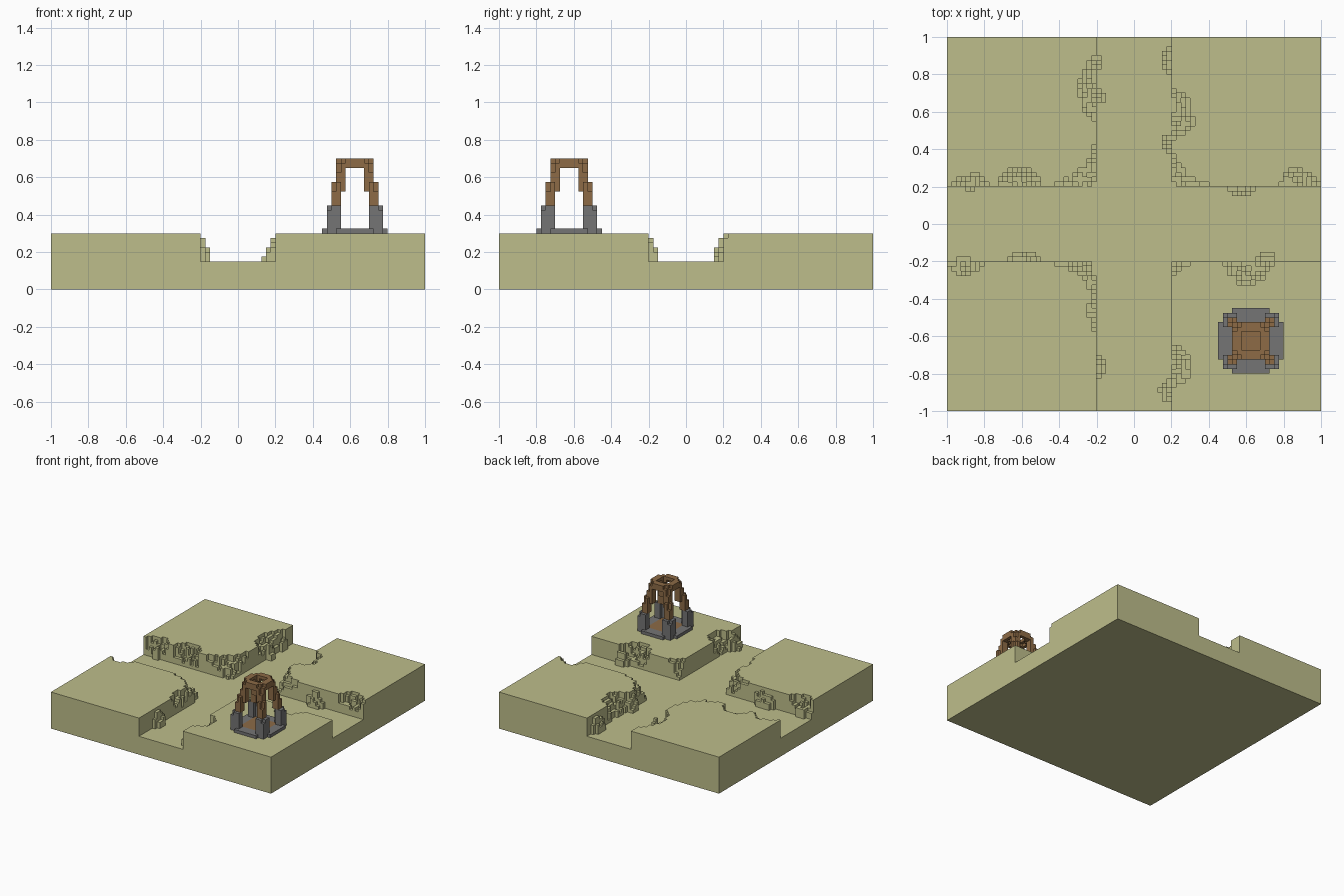
import bpy, bmesh, math, random
from mathutils import Vector

if "Cube" in bpy.data.objects:
    bpy.data.objects.remove(bpy.data.objects["Cube"], do_unlink=True)

random.seed(4)
V = 0.025  # edge length of one block


def material(name, rgb):
    m = bpy.data.materials.new(name)
    m.use_nodes = True
    m.diffuse_color = (*rgb, 1)
    bsdf = m.node_tree.nodes["Principled BSDF"]
    bsdf.inputs["Base Color"].default_value = (*rgb, 1)
    bsdf.inputs["Roughness"].default_value = 0.9
    return m


SAND = material("sand", (0.515, 0.515, 0.258))
STONE = material("grey_stone", (0.178, 0.178, 0.178))
WOOD = material("brown_wood", (0.266, 0.147, 0.061))

# The six faces of a block: neighbour step and corner offsets
FACES = []
for axis in range(3):
    a, b = (axis + 1) % 3, (axis + 2) % 3
    for side in (0, 1):
        step = [0, 0, 0]
        step[axis] = 2 * side - 1
        quad = []
        for p, q in ((0, 0), (1, 0), (1, 1), (0, 1)):
            c = [0, 0, 0]
            c[axis], c[a], c[b] = side, p, q
            quad.append(tuple(c))
        FACES.append((tuple(step), quad if side else quad[::-1]))


def block_object(name, cells, mat, origin=(0, 0, 0)):
    """Make a mesh of the exposed faces of a set of blocks, flat areas merged."""
    bm = bmesh.new()
    verts = {}

    def vert(key):
        if key not in verts:
            verts[key] = bm.verts.new(Vector(key) * V)
        return verts[key]

    for x, y, z in sorted(cells):
        for (dx, dy, dz), quad in FACES:
            if (x + dx, y + dy, z + dz) not in cells:
                bm.faces.new([vert((x + i, y + j, z + k)) for i, j, k in quad])
    bmesh.ops.dissolve_limit(bm, angle_limit=math.radians(1),
                             verts=bm.verts[:], edges=bm.edges[:])
    mesh = bpy.data.meshes.new(name)
    bm.to_mesh(mesh)
    bm.free()
    mesh.materials.append(mat)
    ob = bpy.data.objects.new(name, mesh)
    ob.location = origin
    bpy.context.collection.objects.link(ob)
    return ob


def box(x0, x1, y0, y1, z0, z1):
    return {(x, y, z) for x in range(x0, x1) for y in range(y0, y1) for z in range(z0, z1)}


def four_corners(cells):
    """Mirror blocks of one corner into all four corners."""
    return {(x if sx else -1 - x, y if sy else -1 - y, z)
            for x, y, z in cells for sx in (0, 1) for sy in (0, 1)}


# ---- Terrain: four plateaus around crossing channels ----
# Worn patches: x sign, y sign, wall direction, centre, half length, depth
# (positive depth cuts into the plateau, negative spills into the channel)
PATCHES = [
    (-1, 1, "y", 0.72, 0.18, 0.08), (-1, 1, "y", 0.68, 0.04, -0.05),
    (-1, 1, "y", 0.87, 0.04, -0.025), (-1, 1, "x", 0.87, 0.10, 0.06),
    (-1, 1, "x", 0.61, 0.12, 0.10), (-1, 1, "x", 0.88, 0.03, -0.025),
    (1, 1, "y", 0.59, 0.14, 0.12), (1, 1, "y", 0.43, 0.05, -0.05),
    (1, 1, "y", 0.88, 0.08, -0.05), (1, 1, "x", 0.57, 0.07, -0.05),
    (1, 1, "x", 0.88, 0.11, 0.10),
    (-1, -1, "x", 0.90, 0.10, 0.07), (-1, -1, "x", 0.91, 0.04, -0.025),
    (-1, -1, "x", 0.59, 0.09, -0.05), (-1, -1, "y", 0.76, 0.06, -0.05),
    (-1, -1, "y", 0.47, 0.10, 0.03),
    (1, -1, "x", 0.61, 0.13, 0.12), (1, -1, "x", 0.71, 0.05, -0.04),
    (1, -1, "y", 0.76, 0.12, 0.10), (1, -1, "y", 0.89, 0.07, -0.055),
]
# Reach of the rounded corner of each plateau
CORNER = {(-1, 1): 0.36, (1, 1): 0.30, (-1, -1): 0.34, (1, -1): 0.17}
FLOOR, TOP = 6, 12


def ground_height(i, j):
    x, y = (i + 0.5) * V, (j + 0.5) * V
    sx, sy = (1 if x > 0 else -1), (1 if y > 0 else -1)
    u, v = abs(x) - 0.2, abs(y) - 0.2
    raised = u > 0 and v > 0
    h = TOP if raised else FLOOR
    if raised:
        c = CORNER[sx, sy]
        worn = (math.sqrt(u) + math.sqrt(v)) / math.sqrt(c)
        if worn < 1:
            slope = max(0, (worn - 0.45) / 0.55)
            h = FLOOR + round(5 * slope + random.uniform(-1.2, 1.2))
    for px, py, wall, centre, half, depth in PATCHES:
        if (px, py) != (sx, sy):
            continue
        along, d, other = (u, v, u) if wall == "x" else (v, u, v)
        t = (along + 0.2 - centre) / half
        if abs(t) >= 1:
            continue
        reach = abs(depth) * (1 - t * t) + 0.012
        if depth > 0 and raised and d < reach:
            h = min(h, FLOOR + round(1 + 4 * d / reach + random.uniform(-1.5, 1.5)))
        elif depth < 0 and d < 0 and other > 0 and -d < reach:
            h = max(h, FLOOR + round(4.5 * (1 + d / reach) + random.uniform(0, 1.5)))
    return max(FLOOR, min(TOP, h))


ground = set()
for i in range(-40, 40):
    for j in range(-40, 40):
        ground |= {(i, j, k) for k in range(ground_height(i, j))}
block_object("terrain", ground, SAND)

# ---- Small shrine on the front left plateau ----
SITE = (0.625, -0.625, 0)

# Wooden floor set in a stone platform
floor = box(-4, 4, -4, 4, 12, 13)
platform = box(-7, 7, -4, 4, 12, 13) | box(-4, 4, -7, 7, 12, 13) | box(-6, 6, -6, 6, 12, 13)
block_object("wooden_floor", floor, WOOD, SITE)
block_object("stone_platform", platform - floor, STONE, SITE)

# Stepped stone footings
footing = box(3, 5, 4, 6, 13, 18) | box(4, 6, 3, 5, 13, 18) | box(5, 6, 5, 6, 13, 17)
block_object("stone_footings", four_corners(footing), STONE, SITE)

# Wooden posts leaning inwards
post = (box(3, 5, 3, 4, 18, 23) | box(3, 4, 3, 5, 18, 23) | box(4, 5, 4, 5, 18, 21)
        | box(2, 4, 2, 3, 21, 26) | box(2, 3, 2, 4, 21, 26) | box(3, 4, 3, 4, 21, 25))
block_object("wooden_posts", four_corners(post), WOOD, SITE)

# Round ring that ties the posts together
ring = set()
for x, y, z in box(-4, 4, -4, 4, 26, 28):
    r = math.hypot(x + 0.5, y + 0.5)
    if (2.8 if z == 26 else 2.4) < r < (4.5 if z == 26 else 4.0):
        ring.add((x, y, z))
block_object("wooden_ring", ring, WOOD, SITE)
